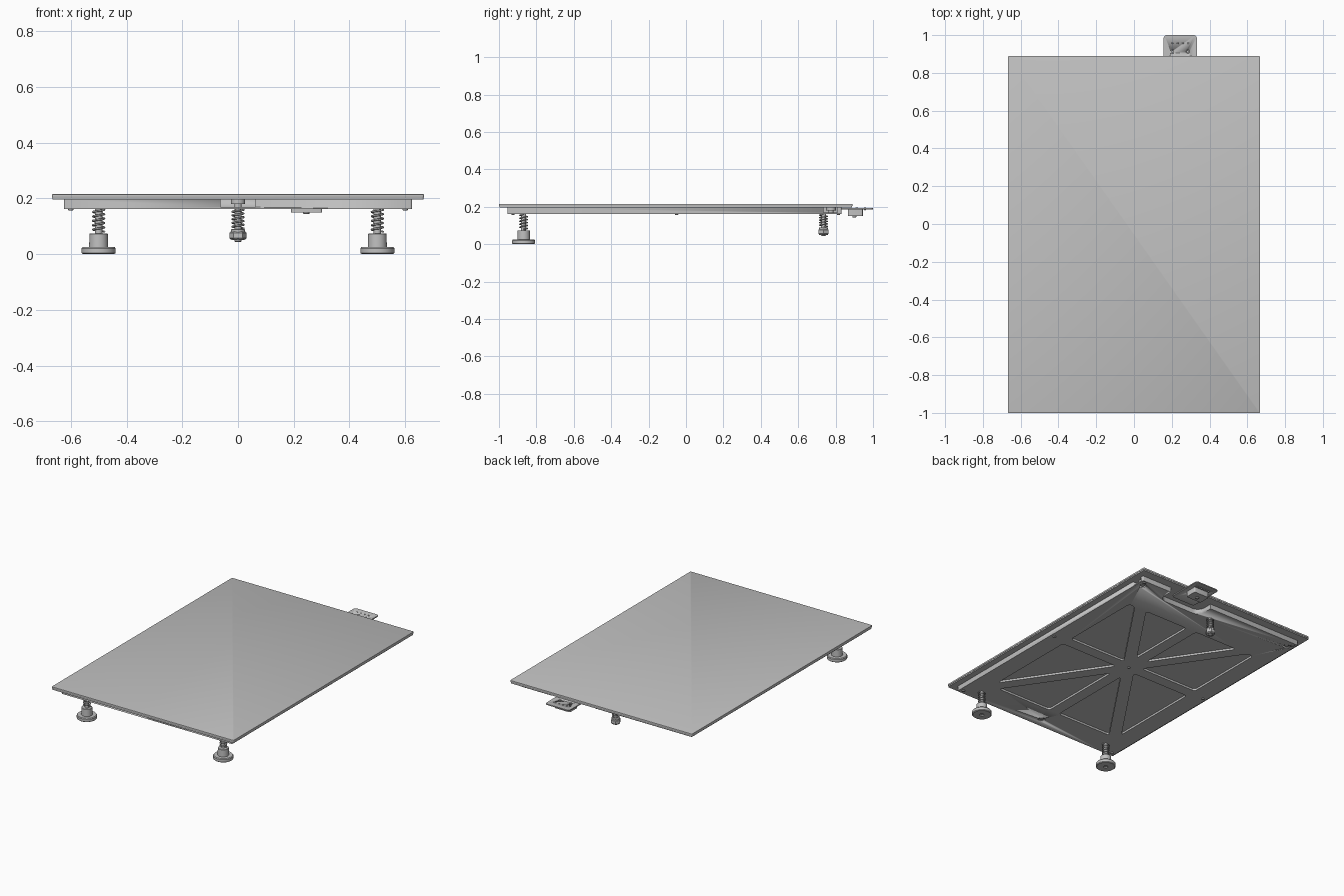
import bpy, bmesh, math
from mathutils import Vector

if "Cube" in bpy.data.objects:
    bpy.data.objects.remove(bpy.data.objects["Cube"])

grey = bpy.data.materials.new("plain_grey")
grey.diffuse_color = (0.53, 0.53, 0.53, 1)
grey.use_nodes = True
grey.node_tree.nodes["Principled BSDF"].inputs["Base Color"].default_value = grey.diffuse_color


def finish(name, bm, smooth=True):
    bmesh.ops.recalc_face_normals(bm, faces=bm.faces)
    me = bpy.data.meshes.new(name)
    bm.to_mesh(me)
    bm.free()
    ob = bpy.data.objects.new(name, me)
    bpy.context.collection.objects.link(ob)
    me.materials.append(grey)
    if smooth:
        bpy.ops.object.select_all(action='DESELECT')
        ob.select_set(True)
        bpy.context.view_layer.objects.active = ob
        bpy.ops.object.shade_smooth_by_angle(angle=math.radians(35))
    return ob


def box_bm(x0, x1, y0, y1, z0, z1):
    bm = bmesh.new()
    bmesh.ops.create_cube(bm, size=1)
    for v in bm.verts:
        v.co = ((x0 + x1) / 2 + v.co.x * (x1 - x0),
                (y0 + y1) / 2 + v.co.y * (y1 - y0),
                (z0 + z1) / 2 + v.co.z * (z1 - z0))
    return bm


def round_corners(bm, r, seg=4):
    up = [e for e in bm.edges
          if (e.verts[0].co - e.verts[1].co).xy.length < 1e-5]
    bmesh.ops.bevel(bm, geom=up, offset=r, segments=seg, profile=0.5,
                    affect='EDGES', clamp_overlap=True)


def box(name, *dims, r=0, bevel=0):
    bm = box_bm(*dims)
    if r:
        round_corners(bm, r)
    if bevel:
        flat = [e for e in bm.edges if abs(e.verts[0].co.z - e.verts[1].co.z) < 1e-6]
        bmesh.ops.bevel(bm, geom=flat, offset=bevel, segments=2, profile=0.5,
                        affect='EDGES')
    return finish(name, bm)


def lathe(name, profile, x, y, seg=32):
    # profile of (radius, z) points, closed on the axis at both ends
    bm = bmesh.new()
    rings = [[bm.verts.new((x + r * math.cos(2 * math.pi * i / seg),
                            y + r * math.sin(2 * math.pi * i / seg), z))
              for i in range(seg)] for r, z in profile]
    for a, b in zip(rings, rings[1:]):
        for i in range(seg):
            j = (i + 1) % seg
            bm.faces.new((a[i], a[j], b[j], b[i]))
    bm.faces.new(rings[0])
    bm.faces.new(rings[-1])
    return finish(name, bm)


def cut(target, cutter):
    mod = target.modifiers.new("cut", 'BOOLEAN')
    mod.operation = 'DIFFERENCE'
    mod.solver = 'EXACT'
    mod.object = cutter
    bpy.ops.object.select_all(action='DESELECT')
    target.select_set(True)
    bpy.context.view_layer.objects.active = target
    bpy.ops.object.modifier_apply(modifier=mod.name)
    bpy.data.objects.remove(cutter)


# Top plate and the sheet below it
box("top_plate", -.667, .667, -1, .89, .203, .215, r=.006, bevel=.002)
box("heated_sheet", -.665, .665, -.998, .888, .195, .203, r=.006)

# Carriage slab
BOT, TOP = .162, .195
carriage = box("carriage", -.625, .625, -.955, .832, BOT, TOP, r=.008)

# Eight shallow pockets between the spokes of the underside
CX, CY = 0.0, -.05
diag = math.atan2(.88, .60)
spokes = [0, diag, math.pi / 2, math.pi - diag, math.pi,
          math.pi + diag, 1.5 * math.pi, 2 * math.pi - diag, 2 * math.pi]
for a0, a1 in zip(spokes, spokes[1:]):
    bm = box_bm(-.5, .5, -.77, .55, BOT - .02, BOT + .013)
    for a, side in ((a0, 1), (a1, -1)):
        n = Vector((-math.sin(a), math.cos(a), 0)) * side
        bmesh.ops.bisect_plane(bm, geom=bm.verts[:] + bm.edges[:] + bm.faces[:],
                               plane_co=Vector((CX, CY, 0)) + n * .038,
                               plane_no=n, clear_inner=True)
        bmesh.ops.holes_fill(bm, edges=[e for e in bm.edges if e.is_boundary])
    bmesh.ops.remove_doubles(bm, verts=bm.verts, dist=1e-5)
    round_corners(bm, .022)
    cut(carriage, finish("pocket_cutter", bm, False))

# Rear notch for the connector, side and front recesses with access holes
cut(carriage, box("notch_cutter", .08, .40, .72, .95, .1, TOP + .01, r=.05))
cut(carriage, box("front_cutter", -.062, .062, -1.05, -.86, .169, TOP + .01))
cut(carriage, lathe("hole_cutter", [(.022, .1), (.022, .18)], 0, -.89, 20))
for s in (-1, 1):
    xa, xb = sorted((s * .54, s * .7))
    cut(carriage, box("side_cutter", xa, xb, .735, .81, .169, TOP + .01))
    cut(carriage, lathe("hole_cutter", [(.022, .1), (.022, .18)], s * .58, .775, 20))

# Posts in the recesses
for i, (x, y) in enumerate(((0, -.89), (-.58, .775), (.58, .775))):
    lathe(f"recess_post_{i}", [(.013, .166), (.013, .18), (.026, .18), (.026, .196)],
          x, y, 20)

# Small mounting screws on the underside
for x in (-.6, 0, .6):
    for y in (-.925, -.05, .815):
        if x or y == -.05:
            lathe("mounting_screw", [(.007, BOT - .006), (.009, BOT - .004),
                                     (.009, BOT + .002)], x, y, 16)


def spring(x, y, z0, z1, turns=5):
    cu = bpy.data.curves.new("spring", 'CURVE')
    cu.dimensions = '3D'
    cu.bevel_depth = .0035
    cu.bevel_resolution = 2
    cu.use_fill_caps = True
    n = turns * 20
    sp = cu.splines.new('POLY')
    sp.points.add(n)
    for i, p in enumerate(sp.points):
        a = 2 * math.pi * turns * i / n
        p.co = (x + .0205 * math.cos(a), y + .0205 * math.sin(a),
                z0 + (z1 - z0) * i / n, 1)
    ob = bpy.data.objects.new("spring", cu)
    bpy.context.collection.objects.link(ob)
    cu.materials.append(grey)


# Front feet: levelling knob, threaded rod and spring
for x in (-.5, .5):
    y = -.868
    lathe("levelling_knob", [(.010, .006), (.014, 0), (.056, 0), (.061, .004),
                             (.061, .021), (.057, .026), (.034, .026),
                             (.033, .072), (.031, .074)], x, y, 40)
    lathe("threaded_rod", [(.013, .06), (.013, BOT + .01)], x, y, 20)
    spring(x, y, .08, BOT - .003)

# Rear foot: hex lock nut, rod and spring
lathe("lock_nut", [(.026, .052), (.031, .057), (.031, .076), (.026, .081)], 0, .735, 6)
lathe("nut_collar", [(.024, .05), (.025, .07), (.025, .088), (.022, .09)], 0, .735, 24)
lathe("threaded_rod", [(.010, .043), (.013, .047), (.013, BOT + .01)], 0, .735, 20)
spring(0, .735, .092, BOT - .003)

# Rear connector board with holes, cable clamp and screws
board = box("connector_board", .157, .333, .76, 1, .186, .193, r=.016)
for x in (.205, .285):
    cut(board, lathe("hole_cutter", [(.010, .1), (.010, .3)], x, .912, 16))
    lathe("clamp_screw", [(.007, .15), (.007, .196)], x, .912, 16)
box("cable_clamp", .19, .302, .865, .945, .15, .186, r=.008)
lathe("clamp_bolt", [(.009, .143), (.011, .145), (.011, .152)], .245, .90, 16)
for i in range(4):
    lathe("solder_pin", [(.004, .18), (.005, .194), (.003, .197)],
          .203 + .028 * i, .957, 10)
